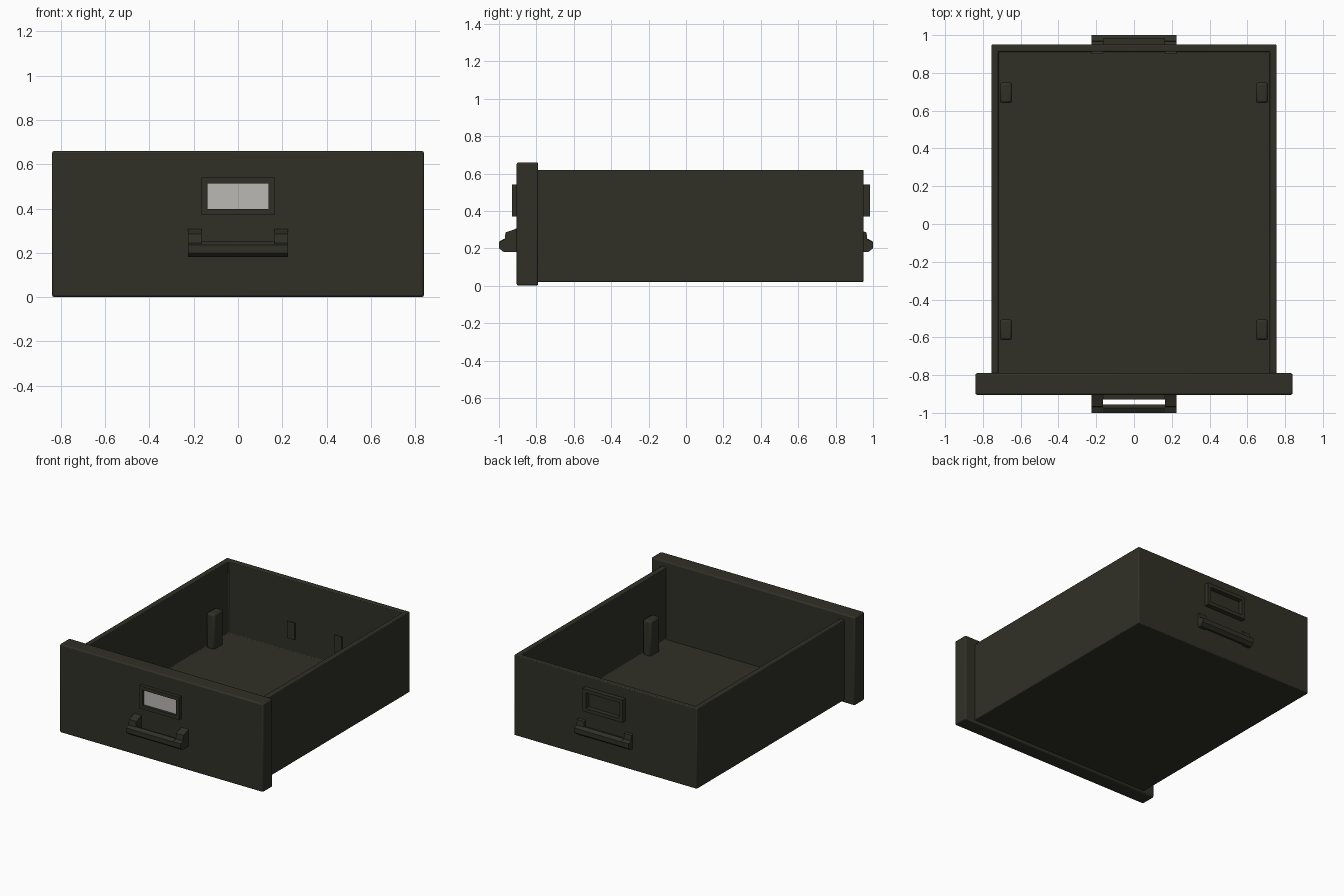
import bpy, bmesh

if "Cube" in bpy.data.objects:
    bpy.data.objects.remove(bpy.data.objects["Cube"])


def material(name, rgb):
    m = bpy.data.materials.new(name)
    m.diffuse_color = (*rgb, 1)
    m.use_nodes = True
    m.node_tree.nodes["Principled BSDF"].inputs["Base Color"].default_value = m.diffuse_color
    return m


olive = material("dark olive metal", (0.030, 0.030, 0.020))
paper = material("grey paper", (0.50, 0.48, 0.46))


def finish(bm, name, mat, bevel=0.0):
    bmesh.ops.recalc_face_normals(bm, faces=bm.faces)
    me = bpy.data.meshes.new(name)
    bm.to_mesh(me)
    bm.free()
    me.materials.append(mat)
    ob = bpy.data.objects.new(name, me)
    bpy.context.collection.objects.link(ob)
    if bevel:
        b = ob.modifiers.new("edge", 'BEVEL')
        b.width, b.segments = bevel, 2
    return ob


def add_box(bm, lo, hi):
    vs = bmesh.ops.create_cube(bm, size=1)["verts"]
    for v in vs:
        for i in range(3):
            v.co[i] = lo[i] if v.co[i] < 0 else hi[i]
    return vs


def box(name, lo, hi, mat, bevel=0.0):
    bm = bmesh.new()
    add_box(bm, lo, hi)
    return finish(bm, name, mat, bevel)


def add_prism(bm, profile, x0, x1):
    # (y, z) outline extruded along x
    f = bm.faces.new([bm.verts.new((x0, y, z)) for y, z in profile])
    ext = bmesh.ops.extrude_face_region(bm, geom=[f])["geom"]
    for v in ext:
        if isinstance(v, bmesh.types.BMVert):
            v.co.x = x1


# Open tray: box whose top is inset and pushed down to the floor
bm = bmesh.new()
add_box(bm, (-0.755, -0.84, 0.02), (0.755, 0.95, 0.62))
bm.normal_update()
top = max(bm.faces, key=lambda f: f.calc_center_median().z)
bmesh.ops.inset_region(bm, faces=[top], thickness=0.052)
down = bmesh.ops.extrude_face_region(bm, geom=[top])["geom"]
for v in down:
    if isinstance(v, bmesh.types.BMVert):
        v.co.z = 0.08
bmesh.ops.delete(bm, geom=[top] if top.is_valid else [], context='FACES_ONLY')
finish(bm, "drawer_tray", olive, 0.006)

# Front panel, overhanging the tray
box("front_panel", (-0.84, -0.905, 0.0), (0.84, -0.79, 0.66), olive, 0.01)

# Corner posts inside the tray
for sx in (-1, 1):
    for y in (-0.56, 0.695):
        xs = sorted((sx * 0.645, sx * 0.71))
        box("corner_post", (xs[0], y - 0.055, 0.07), (xs[1], y + 0.055, 0.34), olive, 0.014)


def label_frame(name, y0, y1):
    bm = bmesh.new()
    for lo, hi in (((-0.165, 0.37), (0.165, 0.397)), ((-0.165, 0.513), (0.165, 0.54)),
                   ((-0.165, 0.397), (-0.138, 0.513)), ((0.138, 0.397), (0.165, 0.513))):
        add_box(bm, (lo[0], y0, lo[1]), (hi[0], y1, hi[1]))
    finish(bm, name, olive)


label_frame("front_label_frame", -0.93, -0.90)
label_frame("back_label_frame", 0.945, 0.985)
box("paper_label", (-0.138, -0.911, 0.397), (0.138, -0.904, 0.513), paper)


def handle(name, side):
    # two sloped brackets joined by a grip bar; the rear one sits deeper in the wall
    bm = bmesh.new()
    bracket = [(0.90, 0.31), (0.92, 0.30), (0.965, 0.285), (0.97, 0.245),
               (1.0, 0.235), (1.0, 0.20), (0.975, 0.18), (0.90, 0.18)]
    grip = [(0.955, 0.245), (0.975, 0.25), (1.0, 0.235),
            (1.0, 0.20), (0.975, 0.18), (0.955, 0.185)]
    for x0, x1 in ((-0.225, -0.165), (0.165, 0.225)):
        add_prism(bm, [(side * y, z) for y, z in bracket], x0, x1)
    add_prism(bm, [(side * y, z) for y, z in grip], -0.165, 0.165)
    finish(bm, name, olive)


handle("front_handle", -1)
handle("back_handle", 1)

# Soft shading with crisp edges
for ob in bpy.data.objects:
    ob.select_set(True)
    bpy.context.view_layer.objects.active = ob
bpy.ops.object.shade_smooth_by_angle()
